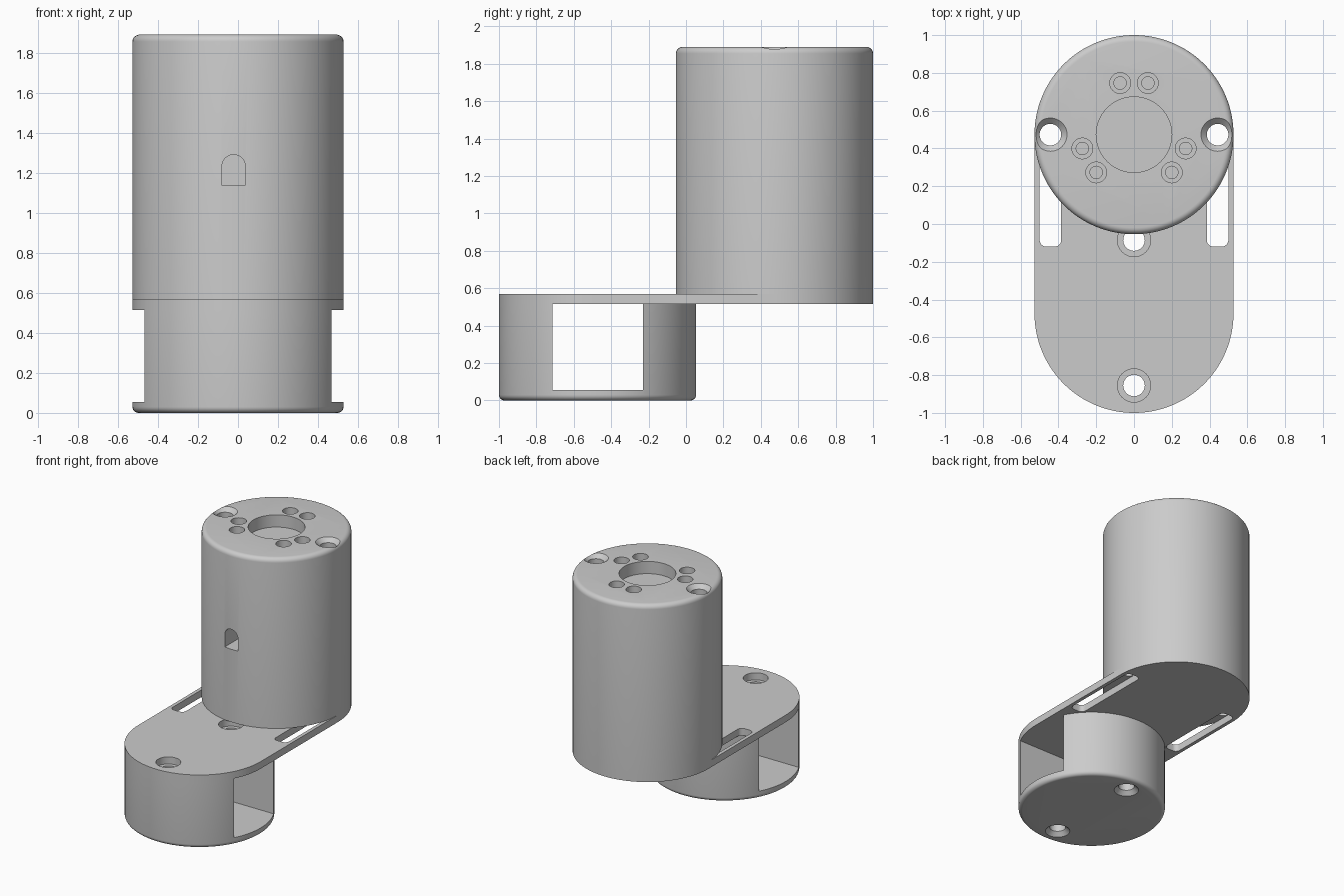
import bpy, bmesh
from math import sin, cos, pi, radians
from mathutils import Matrix

cube = bpy.data.objects.get("Cube")
if cube:
    bpy.data.objects.remove(cube, do_unlink=True)

grey = bpy.data.materials.new("plain grey")
grey.use_nodes = True
colour = (0.6, 0.6, 0.6, 1)
grey.diffuse_color = colour
grey.node_tree.nodes["Principled BSDF"].inputs["Base Color"].default_value = colour

R = 0.527            # drum radius
Y = 0.473            # drum centre offset
FLOOR, UNDER, DECK, TOP = 0.055, 0.515, 0.57, 1.89
BORE, HEAD = 0.057, 0.088


def skin(bm, rings):
    """Join rings of points into a closed, capped solid."""
    loops = [[bm.verts.new(p) for p in ring] for ring in rings]
    n = len(loops[0])
    for a, b in zip(loops, loops[1:]):
        for i in range(n):
            j = (i + 1) % n
            bm.faces.new((a[i], a[j], b[j], b[i]))
    bm.faces.new(loops[0][::-1])
    bm.faces.new(loops[-1])


def lathe(bm, x, y, profile, n=48):
    """Turn a bottom-to-top profile of (radius, z) about a vertical axis."""
    skin(bm, [[(x + r * cos(2 * pi * i / n), y + r * sin(2 * pi * i / n), z)
               for i in range(n)] for r, z in profile])


def prism(bm, outline, z0, z1, matrix=Matrix()):
    part = bmesh.new()
    skin(part, [[(x, y, z) for x, y in outline] for z in (z0, z1)])
    part.transform(matrix)
    temp = bpy.data.meshes.new("temp")
    part.to_mesh(temp)
    part.free()
    bm.from_mesh(temp)
    bpy.data.meshes.remove(temp)


def arc(cx, cy, r, start, end, n):
    return [(cx + r * cos(radians(start + (end - start) * i / n)),
             cy + r * sin(radians(start + (end - start) * i / n)))
            for i in range(n + 1)]


def make(name, bm):
    mesh = bpy.data.meshes.new(name)
    bm.to_mesh(mesh)
    bm.free()
    mesh.materials.append(grey)
    obj = bpy.data.objects.new(name, mesh)
    bpy.context.collection.objects.link(obj)
    return obj


def carve(name, body, cuts):
    """Subtract the cutters from the body and shade the result."""
    obj, cutter = make(name, body), make(name + "_cutter", cuts)
    cutter.hide_render = True
    mod = obj.modifiers.new("cut", 'BOOLEAN')
    mod.operation, mod.solver, mod.object = 'DIFFERENCE', 'EXACT', cutter
    bpy.ops.object.select_all(action='DESELECT')
    obj.select_set(True)
    bpy.context.view_layer.objects.active = obj
    bpy.ops.object.modifier_apply(modifier=mod.name)
    bpy.data.objects.remove(cutter, do_unlink=True)
    bpy.ops.object.shade_smooth_by_angle(angle=radians(30))
    return obj


screw_ys = (-0.085, -0.855)

# Lower drum: rounded foot, window right through, two countersunk bores
body, cuts = bmesh.new(), bmesh.new()
f = 0.03
lathe(body, 0, -Y, arc(R - f, f, f, -90, 0, 6) + [(R, UNDER)], 128)
window = [(-1, -0.715), (1, -0.715), (1, -0.23), (-1, -0.23)]
prism(cuts, window, FLOOR, UNDER + 0.1)
for y in screw_ys:
    lathe(cuts, 0, y, [(HEAD, -0.05), (HEAD, 0), (BORE, HEAD - BORE), (BORE, UNDER + 0.1)])
carve("lower_drum", body, cuts)

# Connecting plate: long rounded outline, side slots, screw head holes
body, cuts = bmesh.new(), bmesh.new()
prism(body, arc(0, Y, R, 0, 180, 64) + arc(0, -Y, R, 180, 360, 64), UNDER, DECK)
for side in (-1, 1):
    x, w, r = side * 0.4425, BORE, 0.035
    y0, y1 = -0.12, Y + BORE
    slot = []
    for k, (sx, cy) in enumerate(((1, y1 - r), (-1, y1 - r), (-1, y0 + r), (1, y0 + r))):
        slot += arc(x + sx * (w - r), cy, r, 90 * k, 90 * k + 90, 6)
    prism(cuts, slot, UNDER - 0.1, DECK + 0.1)
for y in screw_ys:
    lathe(cuts, 0, y, [(HEAD, UNDER - 0.1), (HEAD, DECK + 0.1)])
carve("connecting_plate", body, cuts)

# Upper drum: rounded rim, shaft recess, screw pattern and arched port
body, cuts = bmesh.new(), bmesh.new()
f = 0.035
lathe(body, 0, Y, [(R, DECK)] + arc(R - f, TOP - f, f, 0, 90, 6), 128)
lathe(cuts, 0, Y, [(0.2, TOP - 0.095), (0.2, TOP + 0.1)], 64)
for side in (-1, 1):
    lathe(cuts, side * 0.4425, Y, [(BORE, DECK - 0.1), (BORE, TOP - HEAD + BORE),
                                   (HEAD, TOP), (HEAD, TOP + 0.1)])
for centre in (90, 210, 330):
    for a in (radians(centre - 15), radians(centre + 15)):
        lathe(cuts, 0.283 * cos(a), Y + 0.283 * sin(a),
              [(0.033, TOP - 0.12), (0.033, TOP - 0.06), (0.055, TOP - 0.06), (0.055, TOP + 0.1)], 32)
px, pw = -0.022, 0.058
arch = [(px - pw, 1.135), (px + pw, 1.135)] + arc(px, 1.29 - pw, pw, 0, 180, 16)
prism(cuts, arch, -0.135, 0.2, Matrix.Rotation(pi / 2, 4, 'X'))
carve("upper_drum", body, cuts)
